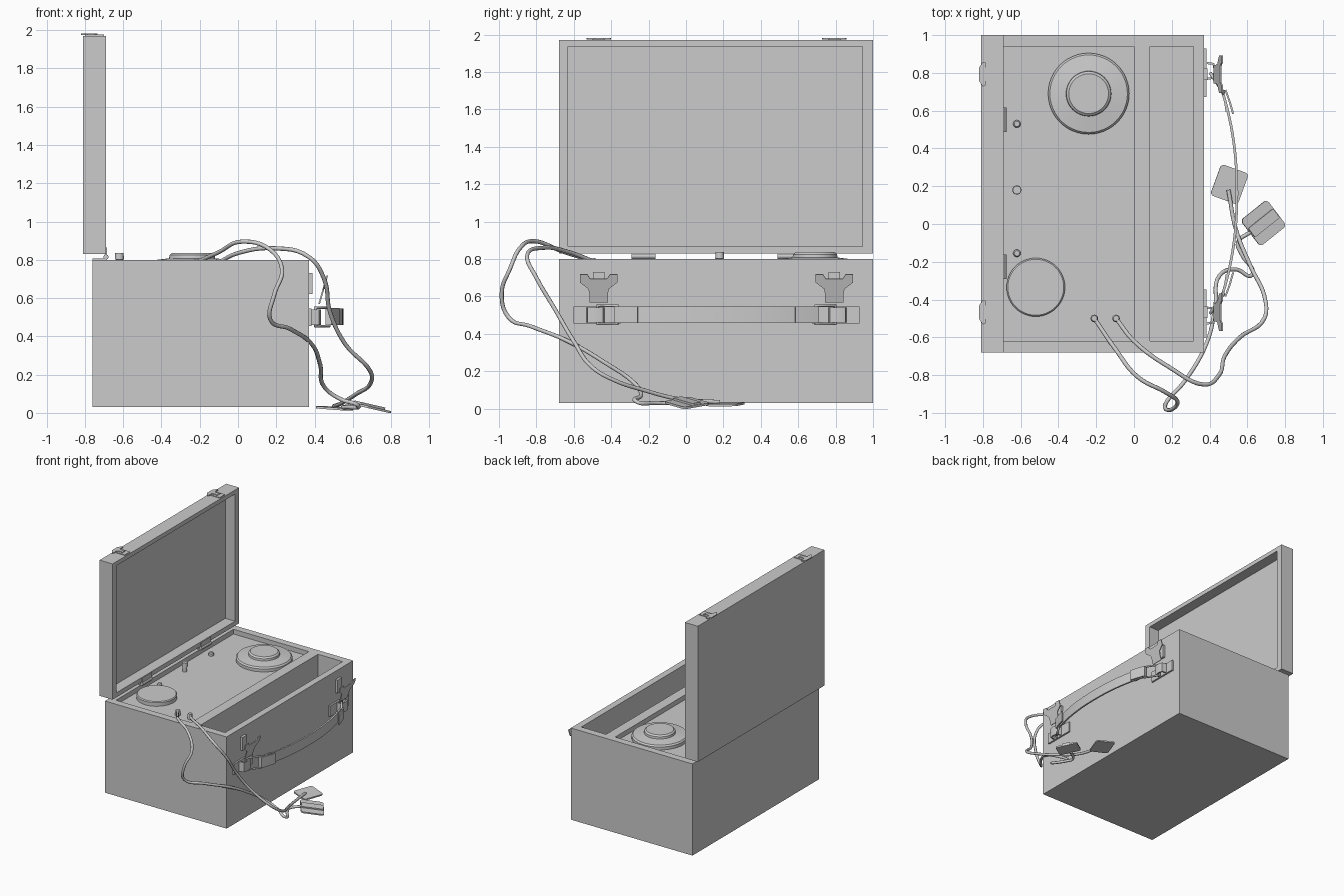
import bpy, bmesh, math
from mathutils import Vector, Matrix

if "Cube" in bpy.data.objects:
    bpy.data.objects.remove(bpy.data.objects["Cube"])

MID = 0.163  # y of the case centre line


def add_mesh(name, bm, smooth=False):
    bmesh.ops.recalc_face_normals(bm, faces=bm.faces)
    me = bpy.data.meshes.new(name)
    bm.to_mesh(me)
    bm.free()
    ob = bpy.data.objects.new(name, me)
    bpy.context.collection.objects.link(ob)
    if smooth:
        bpy.ops.object.select_all(action='DESELECT')
        ob.select_set(True)
        bpy.context.view_layer.objects.active = ob
        bpy.ops.object.shade_smooth_by_angle(angle=math.radians(35))
    return ob


def box(name, x, y, z):
    bm = bmesh.new()
    size = (x[1] - x[0], y[1] - y[0], z[1] - z[0])
    mid = ((x[0] + x[1]) / 2, (y[0] + y[1]) / 2, (z[0] + z[1]) / 2)
    bmesh.ops.create_cube(bm, size=1, matrix=Matrix.Translation(mid) @ Matrix.Diagonal((*size, 1)))
    return add_mesh(name, bm)


def carve(ob, *ranges):
    for r in ranges:
        cutter = box("cutter", *r)
        cutter.hide_render = True
        mod = ob.modifiers.new("pocket", 'BOOLEAN')
        mod.operation = 'DIFFERENCE'
        mod.solver = 'EXACT'
        mod.object = cutter
        bpy.context.view_layer.objects.active = ob
        bpy.ops.object.modifier_apply(modifier=mod.name)
        bpy.data.objects.remove(cutter, do_unlink=True)


def lathe(name, x, y, profile, steps=40):
    bm = bmesh.new()
    vs = [bm.verts.new((x + r, y, z)) for r, z in profile]
    es = [bm.edges.new(p) for p in zip(vs, vs[1:])]
    bmesh.ops.spin(bm, geom=vs + es, cent=(x, y, 0), axis=(0, 0, 1), angle=math.tau, steps=steps)
    bmesh.ops.remove_doubles(bm, verts=bm.verts, dist=1e-5)
    return add_mesh(name, bm, True)


def plate(name, outline, thick, matrix):
    """Extrude a flat outline upward by thick, then place it."""
    bm = bmesh.new()
    f = bm.faces.new([bm.verts.new((u, v, 0)) for u, v in outline])
    top = bmesh.ops.extrude_face_region(bm, geom=[f])["geom"]
    bmesh.ops.translate(bm, vec=(0, 0, thick), verts=[g for g in top if isinstance(g, bmesh.types.BMVert)])
    bm.transform(matrix)
    return add_mesh(name, bm)


def rounded_rect(w, h, r, n=4):
    pts = []
    for i, (sx, sy) in enumerate(((1, 1), (-1, 1), (-1, -1), (1, -1))):
        for k in range(n + 1):
            a = (i + k / n) * math.pi / 2
            pts.append((sx * (w / 2 - r) + r * math.cos(a), sy * (h / 2 - r) + r * math.sin(a)))
    return pts


def ribbon(name, path, z0, z1, thick):
    """Upright strap that follows a plan path."""
    bm = bmesh.new()
    rows = []
    for i, p in enumerate(path):
        t = (Vector(path[min(i + 1, len(path) - 1)]) - Vector(path[max(i - 1, 0)])).normalized()
        n = Vector((-t.y, t.x)) * thick / 2
        a, b = Vector(p) + n, Vector(p) - n
        rows.append([bm.verts.new(c) for c in ((*a, z0), (*a, z1), (*b, z1), (*b, z0))])
    for r, s in zip(rows, rows[1:]):
        for k in range(4):
            bm.faces.new((r[k], r[(k + 1) % 4], s[(k + 1) % 4], s[k]))
    bm.faces.new(rows[0])
    bm.faces.new(rows[-1])
    return add_mesh(name, bm, True)


def tube(name, points, radius, cyclic=False, smooth=True):
    cu = bpy.data.curves.new(name, 'CURVE')
    cu.dimensions = '3D'
    cu.bevel_depth = radius
    cu.bevel_resolution = 2
    cu.resolution_u = 6
    cu.use_fill_caps = True
    if smooth:
        s = cu.splines.new('BEZIER')
        s.bezier_points.add(len(points) - 1)
        for bp, p in zip(s.bezier_points, points):
            bp.co = p
            bp.handle_left_type = bp.handle_right_type = 'AUTO'
    else:
        s = cu.splines.new('POLY')
        s.points.add(len(points) - 1)
        for sp, p in zip(s.points, points):
            sp.co = (*p, 1)
    s.use_cyclic_u = cyclic
    ob = bpy.data.objects.new(name, cu)
    bpy.context.collection.objects.link(ob)
    return ob


# Case body with shallow panel recess and deep storage well
body = box("case_body", (-0.76, 0.37), (-0.68, 1.0), (0.03, 0.80))
carve(body, ((-0.70, 0.0), (-0.62, 0.94), (0.76, 0.9)), ((0.085, 0.315), (-0.62, 0.94), (0.10, 0.9)))

# Open lid, hollow towards the case
lid = box("lid", (-0.81, -0.69), (-0.68, 1.0), (0.83, 1.97))
carve(lid, ((-0.78, -0.6), (-0.63, 0.945), (0.868, 1.935)))

# Dials, round cover and pegs on the panel
lathe("large_dial", -0.24, 0.69, [(0.215, 0.76), (0.215, 0.785), (0.205, 0.797), (0.12, 0.808), (0.118, 0.825),
                                  (0.105, 0.836), (0, 0.836)], 48)
lathe("round_cover", -0.52, -0.335, [(0.155, 0.76), (0.155, 0.79), (0.148, 0.797), (0, 0.797)], 48)
lathe("middle_peg", -0.62, 0.18, [(0.018, 0.76), (0.018, 0.80), (0.024, 0.802), (0.022, 0.836), (0, 0.836)], 16)
for y in (0.53, -0.155):
    lathe("small_peg", -0.62, y, [(0.02, 0.76), (0.02, 0.78), (0.014, 0.788), (0, 0.788)], 16)
for x in (-0.21, -0.095):
    lathe("cable_socket", x, -0.50, [(0.02, 0.76), (0.02, 0.795), (0.015, 0.805), (0, 0.805)], 16)

# Parts in mirrored pairs: s = +1 towards the rear, -1 towards the front
for s in (1, -1):
    # Hinge leaves and barrel
    hy = MID + s * 0.39
    box("hinge_lid_leaf", (-0.692, -0.684), (hy - 0.065, hy + 0.065), (0.80, 0.865))
    box("hinge_case_leaf", (-0.76, -0.685), (hy - 0.065, hy + 0.065), (0.80, 0.806))
    tube("hinge_barrel", [(-0.69, hy - 0.065, 0.815), (-0.69, hy + 0.065, 0.815)], 0.014, smooth=False)

    # Lid catch: base plate, stem and wing
    cy = MID + s * 0.63
    wing = [(-0.82, -0.035), (-0.80, -0.065), (-0.785, -0.06), (-0.785, -0.02), (-0.75, -0.012),
            (-0.735, -0.025), (-0.735, 0.025), (-0.75, 0.012), (-0.785, 0.02), (-0.785, 0.06),
            (-0.80, 0.065), (-0.82, 0.035)]
    plate("lid_catch_plate", wing, 0.008, Matrix.Translation((0, cy, 1.974)))
    box("lid_catch_base", (-0.80, -0.70), (cy - 0.035, cy + 0.035), (1.968, 1.976))

    # Case catch: fan-shaped plate leaning off the wall
    fan = [(0.05, 0), (0.05, 0.05), (0.055, 0.075), (0.10, 0.11), (0.10, 0.155), (0.06, 0.155), (0.045, 0.13)]
    outline = fan + [(-u, v) for u, v in reversed(fan)]
    lean = Matrix.Rotation(math.radians(90), 4, 'Z') @ Matrix.Rotation(math.radians(106), 4, 'X')
    plate("case_catch", outline, 0.008, Matrix.Translation((0.42, cy, 0.57)) @ lean)
    box("case_catch_mount", (0.37, 0.39), (cy - 0.03, cy + 0.03), (0.62, 0.73))

    # Handle anchor, its loop, and the swinging square ring
    ay = sorted((MID + s * 0.51, MID + s * 0.765))
    box("handle_anchor", (0.37, 0.384), ay, (0.455, 0.545))
    ribbon("anchor_loop", [(0.38, MID + s * 0.69), (0.42, MID + s * 0.685), (0.428, MID + s * 0.65),
                           (0.42, MID + s * 0.61), (0.38, MID + s * 0.605)], 0.46, 0.54, 0.012)
    a, b = (0.405, MID + s * 0.635), (0.475, MID + s * 0.53)
    tube("handle_ring", [(*a, 0.453), (*a, 0.55), (*b, 0.55), (*b, 0.453)], 0.009, True, False)

# Bowed carrying strap, folded round the rings at each end
strap = []
for i in range(25):
    t = -1 + i / 12
    strap.append((0.545 - 0.078 * abs(t) ** 2.2, MID + t * 0.54))
ribbon("carrying_strap", strap, 0.46, 0.545, 0.014)
for s in (1, -1):
    ribbon("strap_fold", [(0.49, MID + s * 0.43), (0.48, MID + s * 0.50), (0.462, MID + s * 0.54),
                          (0.485, MID + s * 0.545), (0.508, MID + s * 0.48), (0.525, MID + s * 0.42)],
           0.458, 0.547, 0.01)

# Two loose cables
tube("cable_left", [(-0.21, -0.50, 0.79), (-0.10, -0.66, 0.84), (0.02, -0.81, 0.895), (0.165, -0.89, 0.855),
                    (0.23, -0.94, 0.75), (0.19, -0.985, 0.62), (0.168, -0.95, 0.49), (0.27, -0.83, 0.44),
                    (0.385, -0.63, 0.36), (0.43, -0.44, 0.25), (0.455, -0.27, 0.13), (0.54, -0.24, 0.07),
                    (0.625, -0.27, 0.04), (0.57, -0.16, 0.03), (0.55, -0.10, 0.03), (0.62, -0.04, 0.04)], 0.011)
tube("cable_right", [(-0.095, -0.50, 0.79), (0, -0.62, 0.835), (0.19, -0.76, 0.86), (0.37, -0.85, 0.815),
                     (0.45, -0.80, 0.70), (0.48, -0.70, 0.53), (0.56, -0.60, 0.36), (0.69, -0.50, 0.22),
                     (0.69, -0.38, 0.15), (0.62, -0.23, 0.10), (0.54, -0.03, 0.05), (0.50, 0.18, 0.035)], 0.011)

# Contact pads on the ground
pad_a = Matrix.Translation((0.505, 0.21, 0.018)) @ Matrix.Rotation(math.radians(-20), 4, 'Z') \
    @ Matrix.Rotation(math.radians(4), 4, 'Y')
plate("contact_pad", rounded_rect(0.155, 0.175, 0.02), 0.012, pad_a)
pad_b = Matrix.Translation((0.684, 0.005, 0.024)) @ Matrix.Rotation(math.radians(13), 4, 'Y') \
    @ Matrix.Rotation(math.radians(38), 4, 'Z')
plate("contact_pad", rounded_rect(0.18, 0.175, 0.02), 0.012, pad_b)
plate("pad_clip", rounded_rect(0.17, 0.06, 0.006), 0.012, pad_b @ Matrix.Translation((0, 0, 0.011)))
